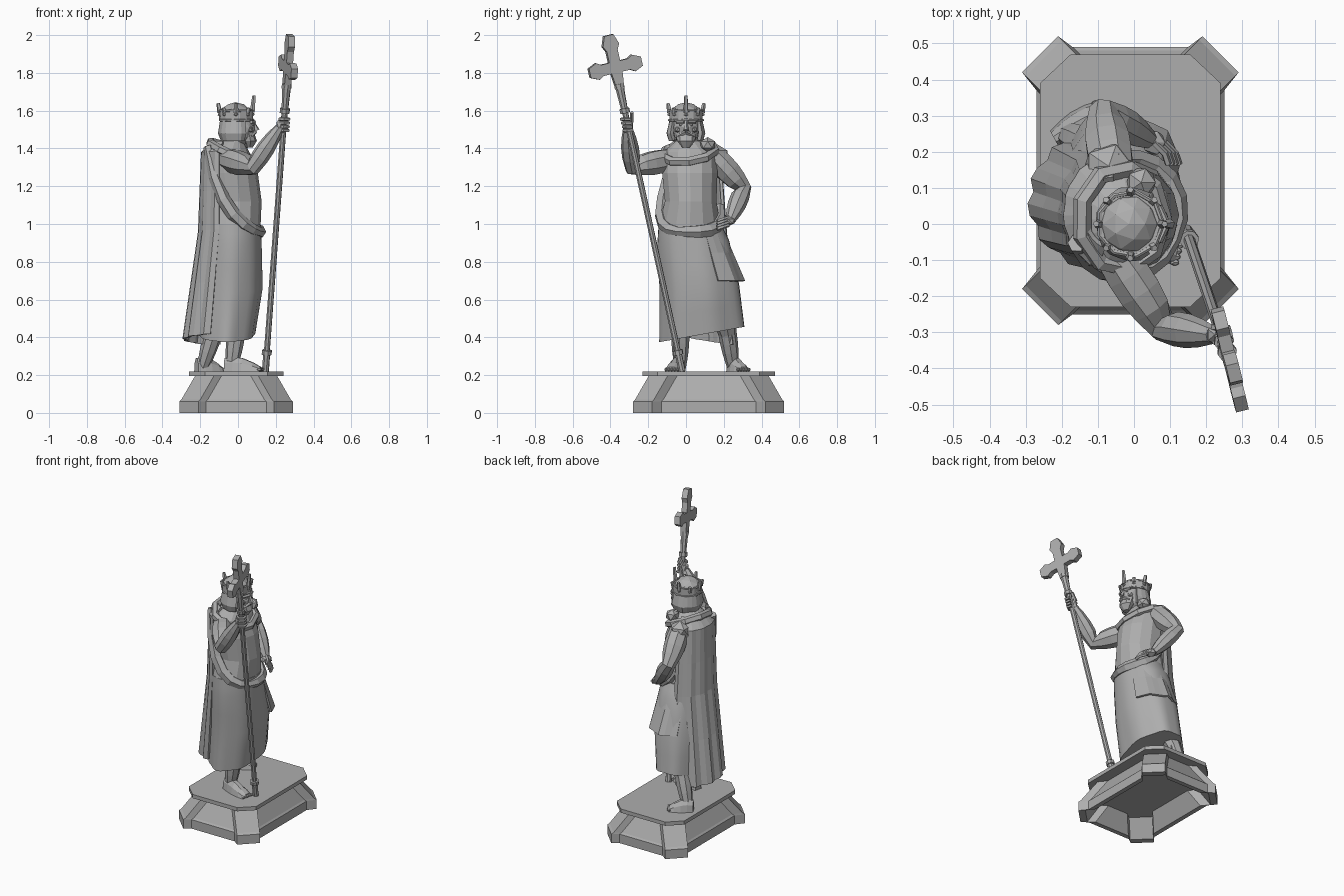
import bpy, bmesh, math
from mathutils import Vector, Matrix
from math import sin, cos, pi, tau, radians

if "Cube" in bpy.data.objects:
    bpy.data.objects.remove(bpy.data.objects["Cube"])

stone = bpy.data.materials.new("grey stone")
stone.use_nodes = True
stone.diffuse_color = (.42, .42, .42, 1)
stone.node_tree.nodes["Principled BSDF"].inputs["Base Color"].default_value = stone.diffuse_color


def finish(name, bm, smooth=False, wall=0):
    bmesh.ops.recalc_face_normals(bm, faces=bm.faces)
    mesh = bpy.data.meshes.new(name)
    bm.to_mesh(mesh)
    bm.free()
    mesh.materials.append(stone)
    part = bpy.data.objects.new(name, mesh)
    bpy.context.collection.objects.link(part)
    if smooth:
        bpy.ops.object.select_all(action='DESELECT')
        part.select_set(True)
        bpy.context.view_layer.objects.active = part
        bpy.ops.object.shade_smooth_by_angle(angle=radians(35))
    if wall:
        part.modifiers.new("thickness", 'SOLIDIFY').thickness = wall


def skin(name, rings, closed=True, loop=False, **options):
    """Join rows of points with quads, capping the ends of closed tubes."""
    bm = bmesh.new()
    rows = [[bm.verts.new(point) for point in ring] for ring in rings]
    count = len(rows[0])
    pairs = list(zip(rows, rows[1:])) + ([(rows[-1], rows[0])] if loop else [])
    for low, high in pairs:
        for i in range(count if closed else count - 1):
            j = (i + 1) % count
            bm.faces.new((low[i], low[j], high[j], high[i]))
    if closed and not loop:
        bm.faces.new(rows[0])
        bm.faces.new(rows[-1])
    finish(name, bm, **options)


def oval(z, x=0, y=0, rx=.1, ry=.1):
    return Vector((z, x, y, rx, ry))


def between(stops, steps):
    """Stops with evenly spaced stations added in between."""
    stations = [a + (b - a) * k / steps for a, b in zip(stops, stops[1:]) for k in range(steps)]
    return stations + [stops[-1]]


def drape(name, ovals, count=14, steps=1, arc=None, folds=0, depth=0, tilt=0, **options):
    """Stack of ovals, or arcs of ovals, with folds that deepen downward."""
    start, end = arc or (0, 360)
    rows, rings = between(ovals, steps), []
    for k, (z, x, y, rx, ry) in enumerate(rows):
        t = k / (len(rows) - 1)
        ring = []
        for i in range(count):
            a = radians(start + (end - start) * i / (count - 1 if arc else count))
            swell = 1 + depth * t * sin(folds * a)
            side = y + ry * swell * sin(a)
            ring.append((x + rx * swell * cos(a), side, z + tilt * t * side))
        rings.append(ring)
    skin(name, rings, closed=not arc, **options)


def tube(name, points, thick, tip=None, muscle=0, sides=6, loop=False):
    """Round bar along points, tapering to the tip, with a swelling per half."""
    tip, last = tip or thick, len(points) - 1
    normal, rings = Vector((.3, .2, .9)), []
    for i, point in enumerate(points):
        ahead = points[(i + 1) % len(points)] if loop else points[min(i + 1, last)]
        behind = points[i - 1] if loop else points[max(i - 1, 0)]
        along = (ahead - behind).normalized()
        normal = (normal - along * normal.dot(along)).normalized()
        across = along.cross(normal)
        t = i / last
        radius = thick + (tip - thick) * t + muscle * abs(sin(tau * t))
        rings.append([point + radius * (normal * cos(a) + across * sin(a))
                      for a in (tau * j / sides for j in range(sides))])
    skin(name, rings, loop=loop)


def limb(name, joints, **options):
    tube(name, between([Vector(joint) for joint in joints], 4), sides=8, **options)


def blob(name, place, size, detail=1):
    bm = bmesh.new()
    shape = Matrix.Translation(place) @ Matrix.Diagonal((*size, 1))
    bmesh.ops.create_icosphere(bm, subdivisions=detail, radius=1, matrix=shape)
    finish(name, bm)


def outline(quarter, inset, z):
    """Quarter plan mirrored into a full plan around the pedestal centre."""
    plan = []
    for right, back in ((1, 1), (-1, 1), (-1, -1), (1, -1)):
        corner = quarter if right == back else quarter[::-1]
        plan += [(right * (x - inset) - .01, back * (y - inset) + .12, z) for x, y in corner]
    return plan


# Pedestal: flared corner posts, sloping walls, shallow hollow underside
post = [(.26, .25), (.3, .3), (.2, .4), (.16, .37)]
skin("pedestal", [outline(post, inset, z) for inset, z in
                  ((.085, .11), (.03, 0), (0, 0), (0, .06), (.01, .07), (.085, .2))])
plate = [(.25, .27), (.165, .35)]
skin("pedestal_top", [outline(plate, 0, z) for z in (.195, .22)])


# Legs and feet
def foot(name, heel, toe):
    heel, toe = Vector(heel), Vector(toe)
    along = (toe - heel).normalized()
    side = Vector((-along.y, along.x, 0))
    rings = []
    for t in (0, .25, .5, .8, 1):
        width = .025 + .02 * sin(t * 2.5)
        height = .02 + .06 * cos(2 * t - .5)
        rings.append([heel.lerp(toe, t) + side * width * cos(a) + Vector((0, 0, height * sin(a)))
                      for a in (pi * k / 5 for k in range(6))])
    skin(name, rings)
    for i in range(-2, 3):
        blob(name + "_toe", toe + side * i * .016 + Vector((0, 0, .01)), (.014, .01, .01))


limb("right_leg", [(0, -.03, .6), (-.01, -.03, .42), (-.035, -.03, .23)], thick=.07, tip=.028, muscle=.005)
limb("left_leg", [(-.06, .18, .6), (-.13, .22, .42), (-.19, .25, .23)], thick=.07, tip=.028, muscle=.005)
foot("right_foot", heel=(-.07, -.03, .22), toe=(.12, -.075, .22))
foot("left_foot", heel=(-.22, .235, .22), toe=(-.09, .305, .22))

# Skirt and side flap
waist = oval(z=1, x=-.03, y=.02, rx=.15, ry=.165)
hip = oval(z=.9, x=-.03, y=.04, rx=.155, ry=.19)
knee = oval(z=.65, x=-.04, y=.075, rx=.17, ry=.21)
hem = oval(z=.4, x=-.06, y=.09, rx=.15, ry=.225)
drape("skirt", [waist, hip, knee, hem], count=40, steps=2, folds=7, depth=.03, tilt=.18, smooth=True)
flap_end = oval(z=.7, x=-.02, y=.08, rx=.17, ry=.225)
drape("skirt_flap", [waist, flap_end], count=9, steps=2, arc=(25, 125), folds=9, depth=.04, wall=.012)

# Torso and neck
ribs = oval(z=1.12, x=-.025, y=.025, rx=.15, ry=.14)
chest = oval(z=1.27, x=-.04, y=.02, rx=.145, ry=.15)
shoulders = oval(z=1.38, x=-.06, y=.02, rx=.12, ry=.145)
collarbone = oval(z=1.44, x=-.03, y=.01, rx=.06, ry=.065)
neck = oval(z=1.52, rx=.05, ry=.05)
drape("torso", [waist, ribs, chest, shoulders, collarbone, neck])

# Long cloak falling from the shoulders to the ankles
nape = oval(z=1.44, x=-.06, y=.03, rx=.08, ry=.1)
back = oval(z=1.38, x=-.07, y=.03, rx=.125, ry=.155)
loin = oval(z=.96, x=-.065, y=.04, rx=.145, ry=.175)
cloak_end = oval(z=.4, x=-.1, y=.065, rx=.19, ry=.185)
drape("cloak", [nape, back, loin, cloak_end], count=17, steps=2, arc=(88, 256),
      folds=12, depth=.05, tilt=-.15, wall=.016)


# Rolled sash, collar and clasp
def around(turn, z, x, y, rx, ry):
    return Vector((x + rx * cos(turn), y + ry * sin(turn), z))


sash = []
for k in range(13):
    t = k / 12
    height = .96 + .45 * abs(1 - t / .6) ** 3
    sash.append(around(radians(210 + 250 * t), z=height, x=-.03, y=.025, rx=.148, ry=.155))
tube("sash", sash, thick=.026, muscle=.012)
turns = [tau * k / 9 for k in range(9)]
collar = [around(a, z=1.38 - .05 * cos(a) + .015 * sin(a), x=-.035, y=.015, rx=.115, ry=.14) for a in turns]
tube("collar", collar, thick=.026, loop=True)
blob("clasp", (.02, .115, 1.42), (.045, .045, .04))

# Staff with rings and a flared cross
base, centre = Vector((.145, -.02, .22)), Vector((.265, -.375, 1.83))
up = (centre - base).normalized()


def on_staff(z):
    return base + up * (z - base.z) / up.z


tube("staff", [base, on_staff(1.75)], thick=.016, sides=8)
tube("staff_foot", [base, on_staff(.32)], thick=.019, sides=8)
tube("staff_socket", [on_staff(1.6), on_staff(1.73)], thick=.018, tip=.024, sides=8)
for z in (.32, 1.6, 1.73):
    tube("staff_ring", [on_staff(z - .012), on_staff(z + .012)], thick=.027, sides=8)

sideways = Vector((.25, -1, 0))
sideways = (sideways - up * sideways.dot(up)).normalized()
depth = sideways.cross(up) * .018
half = [(.075, .03), (.1, .045), (.145, .025)]
head = [(far * 1.2, w) for far, w in half]
plain = [(.12, .02)]
profile = []
for quarter, edge in enumerate((half, head, half, plain)):
    turn = Matrix.Rotation(quarter * pi / 2, 2)
    points = [(.03, -.03)] + [(far, -w) for far, w in edge] + edge[::-1]
    profile += [turn @ Vector(point) for point in points]
skin("cross", [[centre + sideways * p.x + up * p.y + depth * face for p in profile] for face in (-1, 1)])

# Arms
limb("right_arm", [(-.05, -.09, 1.34), (.08, -.285, 1.3), (.22, -.308, 1.51)], thick=.06, tip=.025, muscle=.014)
limb("left_arm", [(-.06, .15, 1.36), (-.085, .305, 1.19), (.04, .235, 1.02)], thick=.06, tip=.027, muscle=.014)
blob("left_shoulder", (-.07, .16, 1.36), (.075, .07, .065))

# Hands: one grips the staff, one rests on the hip
grip = on_staff(1.52)
blob("right_palm", grip + Vector((-.018, 0, 0)), (.026, .03, .045))
palm = Vector((.055, .225, 1.015))
blob("left_palm", palm, (.035, .038, .026))
for i in range(4):
    knuckle = on_staff(1.495 + .02 * i)
    curl = [around(radians(a), *knuckle.zxy, rx=.026, ry=.026) for a in (200, 270, 340, 410)]
    tube("right_finger", curl, thick=.01, sides=5)
    root = palm + Vector((i * .01, 0, .02 - i * .014))
    middle = root + Vector((.03, -.03, -.01))
    tube("left_finger", [root, middle, middle + Vector((.01, -.03, -.01))], thick=.01, sides=5)
tube("right_thumb", [grip + Vector((-.02, .02, .02)), grip + Vector((.01, .02, .07))], thick=.011, sides=5)

# Head, hair, beard and face
blob("head", (.012, 0, 1.51), (.08, .072, .1), detail=2)
hair_top = oval(z=1.57, x=-.01, rx=.082, ry=.082)
hair_side = oval(z=1.48, x=-.01, rx=.096, ry=.103)
hair_end = oval(z=1.44, x=-.01, rx=.08, ry=.09)
drape("hair", [hair_top, hair_side, hair_end], count=15, arc=(55, 305), folds=14, depth=.05, wall=.02)
drape("beard", [oval(z=1.485, x=.05, rx=.035, ry=.055), oval(z=1.44, x=.06, rx=.04, ry=.048),
                oval(z=1.405, x=.06, rx=.018, ry=.02)], count=9)
tube("nose", [Vector((.08, 0, 1.54)), Vector((.1, 0, 1.495))], thick=.008, tip=.015, sides=5)
for side in (-1, 1):
    tube("moustache", [Vector((.09, 0, 1.487)), Vector((.07, side * .042, 1.465))], thick=.012, tip=.007, sides=5)
    tube("brow", [Vector((.088, side * .01, 1.54)), Vector((.07, side * .05, 1.54))], thick=.009, sides=5)
    blob("eye", (.08, side * .027, 1.525), (.008, .012, .008))
    blob("cheek", (.062, side * .04, 1.5), (.02, .02, .02))

# Crown: cap, band with two rims, points and gems
blob("cap", (-.014, 0, 1.57), (.086, .086, .075), detail=2)
drape("crown_band", [oval(z=z, x=-.01, rx=.09, ry=.09) for z in (1.545, 1.6)])
for z in (1.55, 1.6):
    rim = [around(a, z=z, x=-.01, y=0, rx=.09, ry=.09) for a in turns]
    tube("crown_rim", rim, thick=.007, loop=True)
for i in range(8):
    root = around(tau * i / 8, z=1.59, x=-.01, y=0, rx=.086, ry=.086)
    height = .09 if i == 0 else (.025 if i % 2 else .05)
    tip = around(tau * i / 8, z=1.59 + height, x=-.01, y=0, rx=.095, ry=.095)
    tube("crown_point", [root, root.lerp(tip, .6), tip], thick=.014, tip=.009, sides=5)
    blob("crown_gem", root - Vector((0, 0, .01)), (.013, .013, .01))
